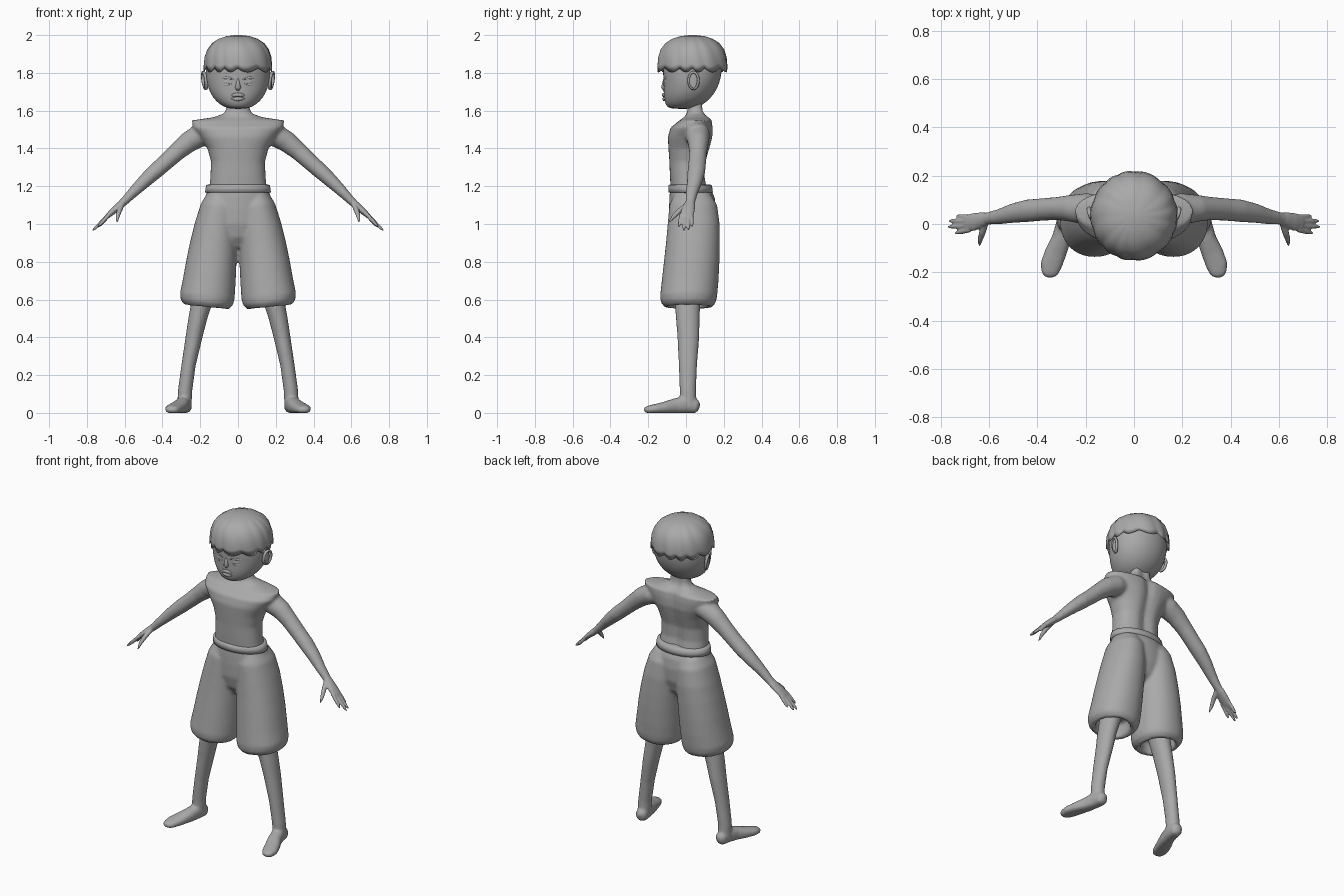
import bpy, bmesh, math
from mathutils import Vector

cube = bpy.data.objects.get("Cube")
if cube:
    bpy.data.objects.remove(cube, do_unlink=True)

grey = bpy.data.materials.new("plain_grey")
grey.use_nodes = True
GREY = (0.4, 0.4, 0.4, 1)
grey.diffuse_color = GREY
grey.node_tree.nodes["Principled BSDF"].inputs["Base Color"].default_value = GREY


def loft(bm, rings):
    """Skin a list of closed rings and cap both ends."""
    rows = [[bm.verts.new(p) for p in ring] for ring in rings]
    n = len(rows[0])
    for a, b in zip(rows, rows[1:]):
        for i in range(n):
            j = (i + 1) % n
            bm.faces.new((a[i], a[j], b[j], b[i]))
    bm.faces.new(rows[0])
    bm.faces.new(rows[-1])


def unit_ring(n, power):
    for i in range(n):
        c, s = math.cos(math.tau * i / n), math.sin(math.tau * i / n)
        yield (math.copysign(abs(c) ** (2 / power), c),
               math.copysign(abs(s) ** (2 / power), s))


def stack(bm, rows, side=1, n=40, power=2.0, slope=0, groove=0):
    """Horizontal sections given as z, x min, x max, y front, y back."""
    rings = []
    for z, x0, x1, y0, y1 in rows:
        ring = []
        for c, s in unit_ring(n, power):
            dx = c * (x1 - x0) / 2
            x, y = (x0 + x1) / 2 + dx, (y0 + y1) / 2 + s * (y1 - y0) / 2
            if s > 0:
                y -= groove * math.exp(-(x / 0.035) ** 2)
            ring.append((side * x, y, z + slope * dx))
        rings.append(ring)
    loft(bm, rings)


def tube(bm, rows, side=1, n=20, across=(0, 1, 0), power=2.0):
    """Sections across a path given as x, y, z, half width, half thickness."""
    pts = [Vector(r[:3]) for r in rows]
    rings = []
    for i, r in enumerate(rows):
        t = (pts[min(i + 1, len(pts) - 1)] - pts[max(i - 1, 0)]).normalized()
        u = Vector(across)
        u = (u - t * u.dot(t)).normalized()
        v = t.cross(u)
        ring = [pts[i] + u * c * r[3] + v * s * r[4] for c, s in unit_ring(n, power)]
        rings.append([(side * p.x, p.y, max(p.z, 0)) for p in ring])
    loft(bm, rings)


def finish(name, bm, voxel=0, smooth=0):
    bmesh.ops.recalc_face_normals(bm, faces=bm.faces)
    for f in bm.faces:
        f.smooth = True
    me = bpy.data.meshes.new(name)
    bm.to_mesh(me)
    bm.free()
    me.materials.append(grey)
    ob = bpy.data.objects.new(name, me)
    bpy.context.collection.objects.link(ob)
    if voxel:
        m = ob.modifiers.new("blend", 'REMESH')
        m.mode, m.voxel_size, m.use_smooth_shade = 'VOXEL', voxel, True
        m = ob.modifiers.new("soften", 'SMOOTH')
        m.factor, m.iterations = 0.5, smooth
    return ob


def even(rows):
    """Expand z, half width, front, back into symmetric sections."""
    return [(z, -r, r, f, b) for z, r, f, b in rows]


# Torso, neck and arms blended into one skin
bm = bmesh.new()
stack(bm, even([(1.17, .155, -.08, .12), (1.25, .146, -.085, .105), (1.33, .143, -.088, .11),
                (1.40, .162, -.093, .13), (1.46, .2, -.096, .145), (1.51, .238, -.082, .145),
                (1.548, .245, -.035, .14), (1.565, .13, -.01, .125), (1.585, .075, .005, .105),
                (1.61, .062, .008, .1), (1.68, .058, .008, .1)]), power=2.3, groove=.02)
for s in (1, -1):
    tube(bm, [(.1, .05, 1.49, .06, .05), (.2, .062, 1.47, .066, .062), (.26, .065, 1.435, .056, .056),
              (.32, .064, 1.385, .048, .048), (.38, .06, 1.33, .047, .044), (.44, .055, 1.277, .047, .042),
              (.5, .045, 1.222, .041, .036), (.56, .03, 1.163, .032, .028), (.6, .024, 1.122, .027, .023),
              (.64, .018, 1.085, .026, .019)], s)
finish("torso_and_arms", bm, .009, 5)

# Hands with four fingers and a thumb
for s, label in ((1, "left"), (-1, "right")):
    bm = bmesh.new()
    tube(bm, [(.595, .024, 1.127, .022, .019), (.63, .018, 1.095, .031, .02),
              (.665, .008, 1.065, .037, .017), (.695, .003, 1.038, .034, .012), (.703, .003, 1.03, .026, .007)], s)
    for y0, tip in ((.028, (.736, .033, .985)), (.011, (.768, .013, .966)),
                    (-.007, (.772, -.012, .963)), (-.024, (.742, -.038, .985))):
        a, b = Vector((.68, y0, 1.052)), Vector(tip)
        tube(bm, [(*a.lerp(b, k), r, r) for k, r in
                  ((0, .011), (.5, .0105), (.85, .008), (1, .003))], s, 10)
    tube(bm, [(.615, .005, 1.1, .014, .014), (.628, -.035, 1.07, .014, .014),
              (.637, -.065, 1.04, .011, .011), (.64, -.09, 1.008, .004, .004)], s, 12, (1, 0, 0))
    finish(label + "_hand", bm, .005, 2)

# Shorts: seat blended with two flared, hollow legs
bm = bmesh.new()
stack(bm, even([(1.2, .155, -.083, .125), (1.14, .175, -.088, .152), (1.08, .195, -.09, .16),
                (1.0, .2, -.088, .155), (.93, .16, -.07, .13), (.875, .08, -.03, .08)]))
for s in (1, -1):
    stack(bm, [(1.16, .03, .16, -.06, .13), (1.1, 0, .196, -.088, .165), (1.0, 0, .227, -.097, .178),
               (.9, .003, .252, -.106, .179), (.8, .008, .273, -.117, .177), (.7, .013, .291, -.128, .172),
               (.62, .018, .307, -.137, .165), (.585, .026, .303, -.133, .158), (.56, .05, .284, -.112, .138),
               (.562, .075, .262, -.09, .115), (.64, .08, .26, -.09, .115)], s, slope=.1, power=2.15)
finish("shorts", bm, .01, 4)

# Waistband
bm = bmesh.new()
stack(bm, even([(1.165, .163, -.082, .13), (1.167, .174, -.092, .142), (1.188, .172, -.094, .14),
                (1.206, .168, -.092, .136), (1.21, .155, -.08, .12)]), n=64)
finish("waistband", bm)

# Lower legs and bare feet
for s, label in ((1, "left"), (-1, "right")):
    bm = bmesh.new()
    stack(bm, [(.66, .11, .235, -.065, .078), (.5, .162, .263, -.053, .072), (.4, .188, .278, -.045, .07),
               (.25, .224, .3, -.038, .058), (.12, .242, .318, -.033, .053), (.03, .246, .322, -.03, .056)], s)
    tube(bm, [(.275, .07, .03, .014, .02), (.278, .055, .034, .034, .036), (.285, 0, .045, .038, .047),
              (.3, -.06, .036, .04, .04), (.325, -.12, .026, .045, .031), (.343, -.17, .02, .045, .025),
              (.35, -.207, .016, .034, .02), (.352, -.222, .013, .014, .011)],
         s, 24, (1, 0, 0), 2.4)
    finish(label + "_leg", bm, .008, 4)

# Head
bm = bmesh.new()
stack(bm, even([(1.609, .035, -.075, .04), (1.62, .078, -.103, .068), (1.65, .117, -.114, .115),
                (1.69, .146, -.119, .15), (1.74, .164, -.118, .176), (1.8, .172, -.122, .19),
                (1.86, .168, -.122, .19), (1.92, .14, -.1, .165), (1.965, .07, -.03, .1)]), n=48, power=2.1)
head = finish("head", bm)
sub = head.modifiers.new("rounding", 'SUBSURF')
sub.levels = sub.render_levels = 1

# Bowl-cut hair: swirled strands with a ragged lower edge
bm = bmesh.new()
rings = []
for f, z, drop in ((.6, 1.9, 0), (.93, 1.84, .8), (1, 1.825, 1), (1.0, 1.85, .5), (.975, 1.885, 0),
                   (.9, 1.925, 0), (.77, 1.957, 0), (.58, 1.98, 0), (.35, 1.994, 0), (.1, 2.0, 0)):
    ring = []
    for i in range(120):
        a = math.tau * i / 120
        saw = (13 * a / math.tau + 3 * (z - 1.82) + .25 * math.sin(3 * a)) % 1
        puff = f * (.98 + .03 * math.sin(math.pi * saw))
        ring.append((.18 * puff * math.cos(a), .034 + .185 * puff * math.sin(a),
                     z - drop * .022 * math.sin(math.pi * saw)))
    rings.append(ring)
loft(bm, rings)
finish("hair", bm)

# Ears: shell plus raised rim
for s, label in ((1, "left"), (-1, "right")):
    bm = bmesh.new()
    for w, h, t in ((.024, .042, .007), (.032, .05, .0)):
        cx, cy, cz = .174, .04, 1.76
        if t:
            stack(bm, [(cz + h * math.sin(k), cx - t, cx + t, cy - w * math.cos(k), cy + w * math.cos(k))
                       for k in (-1.45, -1, -.5, 0, .5, 1, 1.45)], s, 16)
        else:
            ring = []
            for i in range(24):
                a = math.tau * i / 24
                lean = math.sin(a) * .006 + math.cos(a) * .008
                mid = Vector((cx + .003 + lean, cy + w * .8 * math.cos(a), cz + h * .88 * math.sin(a)))
                out = Vector((0, math.cos(a), math.sin(a)))
                ring.append([(s * (mid.x + .009 * q), *(mid + out * .007 * p).yz)
                             for p, q in unit_ring(8, 2)])
            rows = [[bm.verts.new(p) for p in r] for r in ring]
            for i in range(24):
                for j in range(8):
                    a, b, k = rows[i], rows[(i + 1) % 24], (j + 1) % 8
                    bm.faces.new((a[j], a[k], b[k], b[j]))
    finish(label + "_ear", bm)

# Face: eyes, lids, brows, nose and lips as soft raised strips
def strip(name, x0, x1, z, rise, r, y, bend, side=1):
    bm = bmesh.new()
    rows = []
    for i in range(9):
        k = i / 8
        x, arch = x0 + (x1 - x0) * k, math.sin(math.pi * k)
        w = r * (.15 + .85 * arch)
        rows.append((x, y + bend * x * x, z + rise * arch, w * .7, w))
    tube(bm, rows, side, 12)
    finish(name, bm)

for s, label in ((1, "left_"), (-1, "right_")):
    strip(label + "eye", .03, .095, 1.752, 0, .014, -.114, 3.2, s)
    strip(label + "upper_lid", .025, .103, 1.766, .008, .007, -.121, 3.2, s)
    strip(label + "lower_lid", .032, .095, 1.745, -.008, .005, -.119, 3.2, s)
    strip(label + "brow", .025, .105, 1.795, .008, .008, -.12, 3.2, s)
strip("upper_lip", -.042, .042, 1.68, .004, .011, -.119, 6)
strip("lower_lip", -.036, .036, 1.664, -.002, .011, -.117, 6)

bm = bmesh.new()
tube(bm, [(0, -.112, 1.775, .006, .006), (0, -.116, 1.745, .01, .01),
          (0, -.118, 1.722, .016, .014), (0, -.114, 1.708, .008, .006)], 1, 14, (1, 0, 0))
finish("nose", bm)
